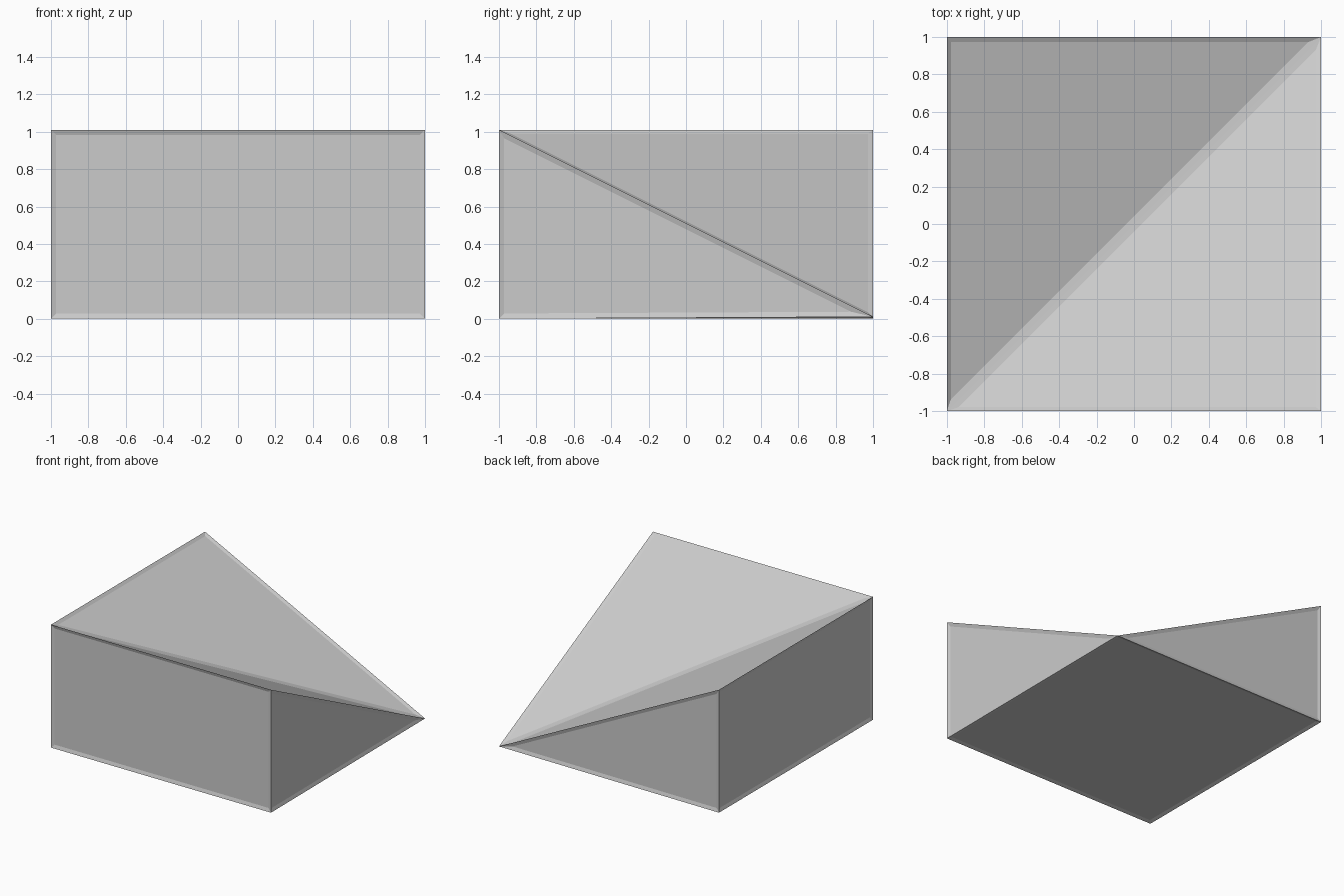
import bpy, bmesh

if "Cube" in bpy.data.objects:
    bpy.data.objects.remove(bpy.data.objects["Cube"])

HEIGHT = 1.01      # height of the three raised corners
TIP = 0.01         # height of the pointed low corner
RIM = 0.028        # width of the sloped rim around each panel
RECESS = 0.009     # depth of each panel

bm = bmesh.new()

# base corners; the low corner is shared by the base and the valley
corners = [(-1, -1), (1, -1), (-1, 1)]
a, b, d = [bm.verts.new((x, y, 0)) for x, y in corners]
ta, tb, td = [bm.verts.new((x, y, HEIGHT)) for x, y in corners]
tip = bm.verts.new((1, 1, TIP))

# base, four walls and two roof slopes meeting in a diagonal valley
for loop in [(a, d, tip, b),
             (a, b, tb, ta), (d, a, ta, td),
             (b, tip, tb), (tip, d, td),
             (ta, tb, tip), (ta, tip, td)]:
    bm.faces.new(loop)
bmesh.ops.recalc_face_normals(bm, faces=bm.faces[:])

# thin raised rim around every panel
bmesh.ops.inset_individual(bm, faces=bm.faces[:], thickness=RIM,
                           depth=-RECESS, use_even_offset=True)

mesh = bpy.data.meshes.new("valley_block")
bm.to_mesh(mesh)
bm.free()
block = bpy.data.objects.new("valley_block", mesh)
bpy.context.collection.objects.link(block)
